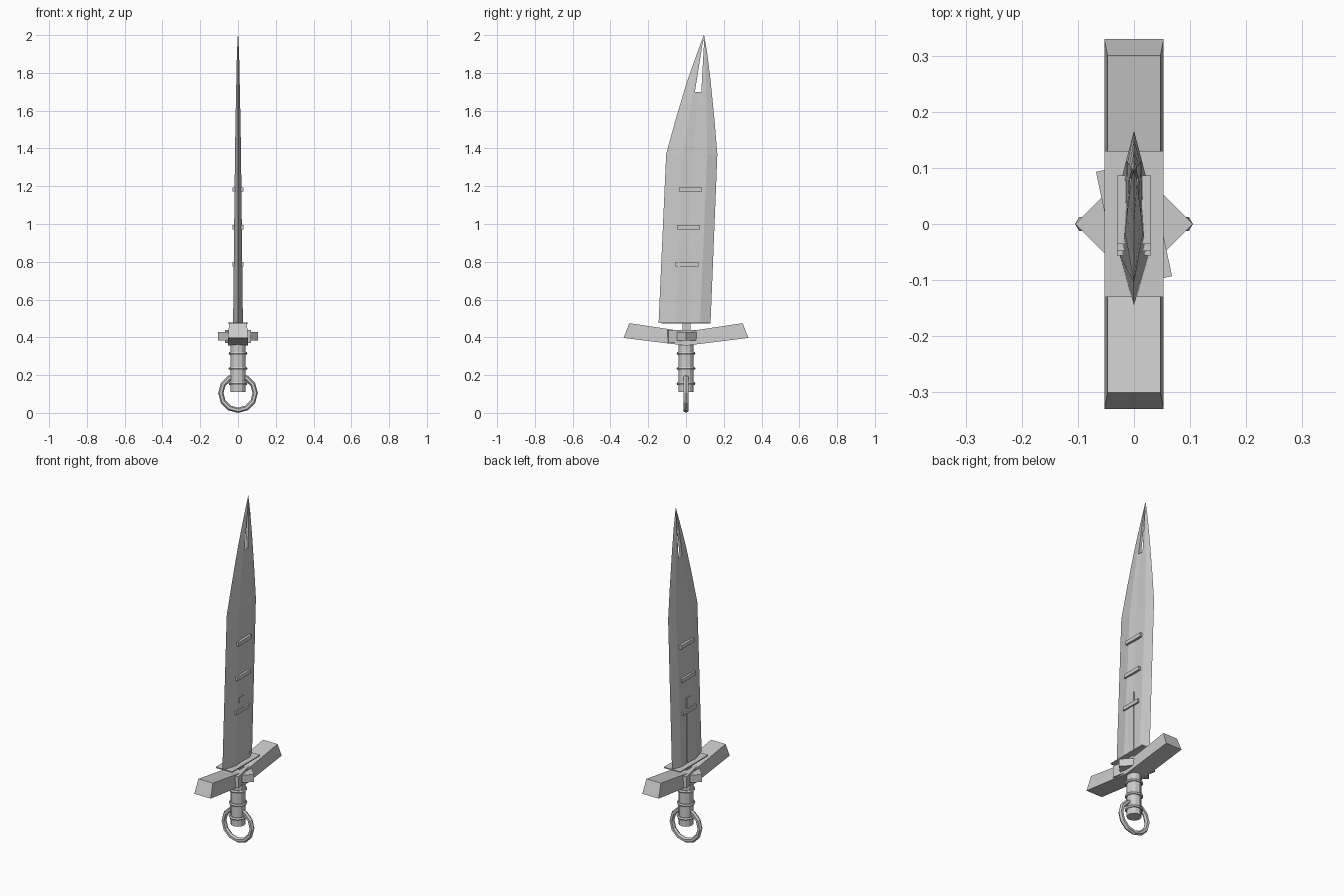
import bpy, bmesh, math
from mathutils import Matrix

if "Cube" in bpy.data.objects:
    bpy.data.objects.remove(bpy.data.objects["Cube"])

steel = bpy.data.materials.new("grey steel")
steel.diffuse_color = (0.6, 0.6, 0.6, 1)
steel.use_nodes = True
steel.node_tree.nodes["Principled BSDF"].inputs["Base Color"].default_value = steel.diffuse_color


def finish(name, bm):
    bmesh.ops.recalc_face_normals(bm, faces=bm.faces)
    me = bpy.data.meshes.new(name)
    bm.to_mesh(me)
    bm.free()
    me.materials.append(steel)
    ob = bpy.data.objects.new(name, me)
    bpy.context.collection.objects.link(ob)
    return ob


def loft(name, rings):
    """Closed solid through a list of equal-length point rings."""
    bm = bmesh.new()
    vs = [[bm.verts.new(p) for p in r] for r in rings]
    n = len(rings[0])
    for a, b in zip(vs, vs[1:]):
        for i in range(n):
            j = (i + 1) % n
            bm.faces.new((a[i], a[j], b[j], b[i]))
    bm.faces.new(vs[0])
    bm.faces.new(vs[-1])
    return finish(name, bm)


def box(name, x, y0, y1, z0, z1, turn=0):
    bm = bmesh.new()
    bmesh.ops.create_cube(bm, size=1)
    bmesh.ops.scale(bm, vec=(2 * x, y1 - y0, z1 - z0), verts=bm.verts)
    bmesh.ops.rotate(bm, verts=bm.verts, matrix=Matrix.Rotation(math.radians(turn), 3, 'Z'))
    bmesh.ops.translate(bm, vec=(0, (y0 + y1) / 2, (z0 + z1) / 2), verts=bm.verts)
    return finish(name, bm)


def cylinder(name, r, z0, z1, sides=12):
    circle = [(math.cos(i * math.tau / sides), math.sin(i * math.tau / sides)) for i in range(sides)]
    return loft(name, [[(r * c, r * s, z) for c, s in circle] for z in (z0, z1)])


def torus(name, major, minor, z, nu, nv, upright=False):
    bm = bmesh.new()
    grid = []
    for i in range(nu):
        a = i * math.tau / nu
        row = []
        for j in range(nv):
            b = j * math.tau / nv
            r = major + minor * math.cos(b)
            p, q, h = r * math.cos(a), r * math.sin(a), minor * math.sin(b)
            row.append(bm.verts.new((p, h, z + q) if upright else (p, q, z + h)))
        grid.append(row)
    for i in range(nu):
        for j in range(nv):
            k, m = (i + 1) % nu, (j + 1) % nv
            bm.faces.new((grid[i][j], grid[k][j], grid[k][m], grid[i][m]))
    return finish(name, bm)


# Blade: rows of height, back edge, front edge, half thickness
rows = [(0.477, -0.145, 0.13, 0.026), (1.37, -0.105, 0.166, 0.016),
        (1.56, -0.053, 0.15, 0.013), (1.75, 0.004, 0.131, 0.009),
        (1.9, 0.057, 0.113, 0.006), (2.0, 0.094, 0.096, 0.001)]
section = [(0, 0), (0.33, 1), (0.52, 0.8), (0.8, 0.9), (1, 0),
           (0.8, -0.9), (0.52, -0.8), (0.33, -1)]
blade = loft("blade", [[(t * k, a + (b - a) * f, z) for f, k in section] for z, a, b, t in rows])

# Slot cut through the point
slot = [(0.047, 1.70), (0.081, 1.70), (0.096, 1.97), (0.09, 1.97)]
cutter = loft("slot_cutter", [[(x, y, z) for y, z in slot] for x in (-0.1, 0.1)])
cutter.hide_render = True
cutter.hide_viewport = True
mod = blade.modifiers.new("slot", 'BOOLEAN')
mod.operation = 'DIFFERENCE'
mod.solver = 'EXACT'
mod.object = cutter
bpy.context.view_layer.objects.active = blade
blade.select_set(True)
bpy.ops.object.modifier_apply(modifier="slot")
bpy.data.objects.remove(cutter)

# Central rib and cross bars on the blade
box("blade_rib", 0.022, -0.018, 0.024, 0.42, 0.86)
for i, (y, z) in enumerate([(0.005, 0.787), (0.013, 0.983), (0.025, 1.183)]):
    box(f"blade_bar_{i + 1}", 0.03, y - 0.061, y + 0.061, z - 0.011, z + 0.011)

# Thin plate below the blade
box("blade_plate", 0.053, -0.13, 0.13, 0.472, 0.478)

# Guard arms, rising outward and narrower on top
for side, s in (("front", -1), ("back", 1)):
    ends = [(0.0, 0.43, 0.0, 0.356), (0.30, 0.475, 0.33, 0.397)]
    loft(f"guard_arm_{side}", [[(-0.047, s * yt, zt), (0.047, s * yt, zt),
                                (0.053, s * yb, zb), (-0.053, s * yb, zb)]
                               for yt, zt, yb, zb in ends])

# Guard centre: turned block and diamond
box("guard_block", 0.047, -0.105, 0.105, 0.37, 0.438, 12)
box("guard_diamond", 0.074, -0.074, 0.074, 0.383, 0.427, 45)

# Grip with bands and the hanging ring
cylinder("grip", 0.04, 0.11, 0.38)
for i, z in enumerate((0.155, 0.235, 0.315)):
    torus(f"grip_band_{i + 1}", 0.041, 0.009, z, 12, 6)
torus("pommel_ring", 0.091, 0.014, 0.105, 12, 6, True)
